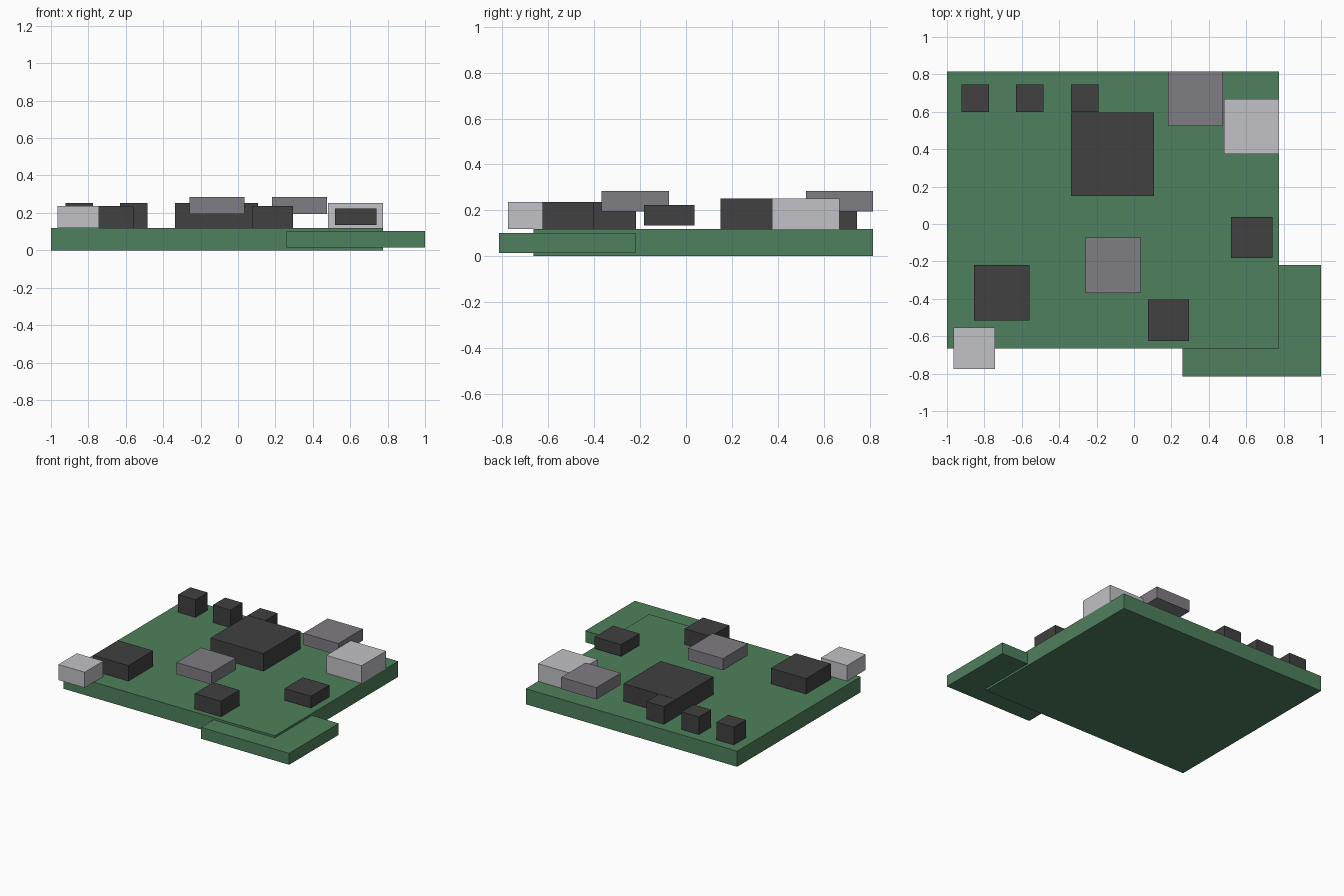
import bpy
from mathutils import Matrix, Vector
import bmesh

cube = bpy.data.objects.get("Cube")
if cube:
    bpy.data.objects.remove(cube, do_unlink=True)


def material(name, rgb):
    mat = bpy.data.materials.new(name)
    mat.use_nodes = True
    mat.diffuse_color = (*rgb, 1)
    mat.node_tree.nodes["Principled BSDF"].inputs["Base Color"].default_value = (*rgb, 1)
    return mat


green = material("board_green", (0.078, 0.217, 0.109))
dark = material("chip_charcoal", (0.052, 0.052, 0.053))
grey = material("module_grey", (0.213, 0.205, 0.23))
silver = material("connector_silver", (0.54, 0.54, 0.57))


def block(name, mat, x, y, z):
    """Box spanning the given (low, high) ranges."""
    low, high = Vector((x[0], y[0], z[0])), Vector((x[1], y[1], z[1]))
    bm = bmesh.new()
    bmesh.ops.create_cube(bm, size=1, matrix=Matrix.Diagonal((*(high - low), 1)))
    mesh = bpy.data.meshes.new(name)
    bm.to_mesh(mesh)
    bm.free()
    mesh.materials.append(mat)
    obj = bpy.data.objects.new(name, mesh)
    obj.location = (low + high) / 2
    bpy.context.collection.objects.link(obj)
    return obj


TOP = 0.118              # top surface of the main board
tall = (TOP, 0.252)
medium = (TOP, 0.236)
raised = (0.195, 0.284)

# Boards
block("main_board", green, (-1, 0.775), (-0.665, 0.815), (0, TOP))
block("corner_board", green, (0.26, 1), (-0.815, -0.22), (0.015, 0.102))

# Row of small capacitors along the back
for i, x in enumerate((-0.923, -0.63, -0.336)):
    block(f"capacitor_{i + 1}", dark, (x, x + 0.147), (0.6, 0.745), tall)

# Chips
block("processor", dark, (-0.336, 0.108), (0.15, 0.597), tall)
block("memory_chip", dark, (-0.855, -0.56), (-0.515, -0.218), medium)
block("front_chip", dark, (0.074, 0.295), (-0.625, -0.403), medium)
block("side_chip", dark, (0.518, 0.74), (-0.183, 0.038), (0.135, 0.224))

# Raised modules
block("centre_module", grey, (-0.26, 0.034), (-0.368, -0.073), raised)
block("back_module", grey, (0.182, 0.477), (0.523, 0.815), raised)

# Edge connectors
block("side_connector", silver, (0.48, 0.775), (0.375, 0.668), tall)
block("front_connector", silver, (-0.965, -0.744), (-0.776, -0.554), medium)
